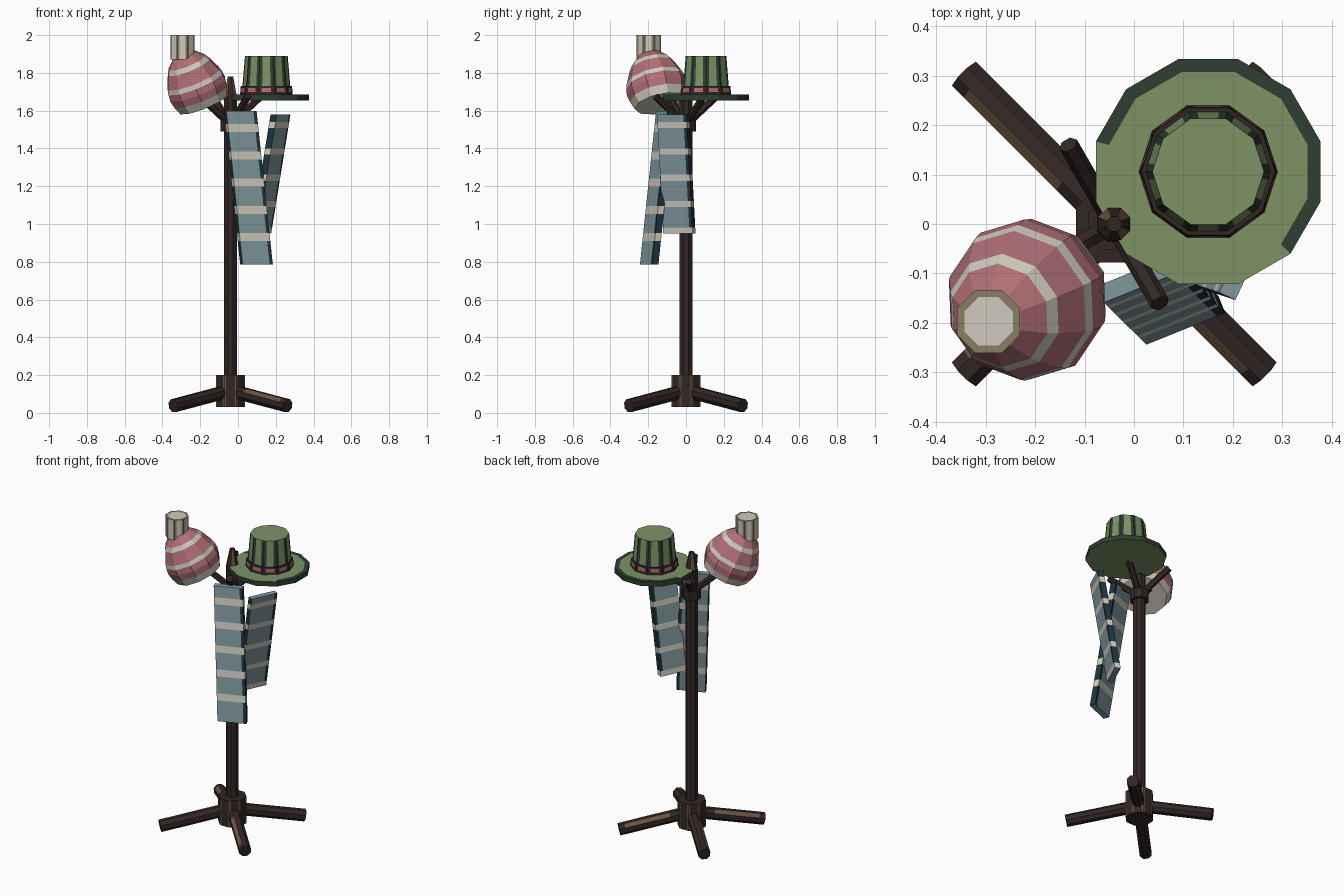
import bpy
import bmesh
from math import cos, sin, pi, atan2, radians
from mathutils import Vector

if "Cube" in bpy.data.objects:
    bpy.data.objects.remove(bpy.data.objects["Cube"])


def material(name, *srgb):
    """Flat material from 0-255 display values."""
    lin = [((c / 255 + 0.055) / 1.055) ** 2.4 for c in srgb]
    m = bpy.data.materials.new(name)
    m.use_nodes = True
    m.diffuse_color = (*lin, 1)
    bsdf = m.node_tree.nodes["Principled BSDF"]
    bsdf.inputs["Base Color"].default_value = (*lin, 1)
    bsdf.inputs["Roughness"].default_value = 0.9
    return m


dark_wood = material("dark wood", 50, 39, 37)
light_wood = material("light wood", 108, 83, 65)
green = material("green felt", 124, 147, 101)
dark_green = material("dark green felt", 46, 62, 49)
pink = material("pink wool", 177, 111, 118)
cream = material("cream wool", 208, 203, 190)
tan = material("tan wool", 138, 126, 102)
blue = material("blue wool", 128, 152, 158)
navy = material("dark teal wool", 30, 52, 62)


def finish(name, bm, mats, rule):
    """Colour each face by rule(ring, part, normal, centre) and make the object."""
    bmesh.ops.recalc_face_normals(bm, faces=bm.faces)
    bm.normal_update()
    ring = bm.faces.layers.int["ring"]
    part = bm.faces.layers.int["part"]
    for f in bm.faces:
        f.material_index = rule(f[ring], f[part], f.normal, f.calc_center_median())
    mesh = bpy.data.meshes.new(name)
    bm.to_mesh(mesh)
    bm.free()
    for m in mats:
        mesh.materials.append(m)
    ob = bpy.data.objects.new(name, mesh)
    bpy.context.collection.objects.link(ob)
    return ob


def loft(name, rings, mats, rule):
    """Skin a list of point rings; the end caps get ring -1 and ring 99."""
    bm = bmesh.new()
    ring = bm.faces.layers.int.new("ring")
    part = bm.faces.layers.int.new("part")
    vs = [[bm.verts.new(p) for p in r] for r in rings]
    n = len(vs[0])
    for i, (a, b) in enumerate(zip(vs, vs[1:])):
        for k in range(n):
            f = bm.faces.new((a[k], a[(k + 1) % n], b[(k + 1) % n], b[k]))
            f[ring], f[part] = i, k
    for r, tag in ((vs[0], -1), (vs[-1], 99)):
        f = bm.faces.new(r)
        f[ring] = tag
    return finish(name, bm, mats, rule)


def lathe(name, base, axis, profile, sides, mats, rule=lambda i, k, n, c: 0,
          edge=0, turn=0.5):
    """Faceted turning of (radius, height) pairs; edge splits off corner strips."""
    base, rot = Vector(base), Vector((0, 0, 1)).rotation_difference(Vector(axis))
    corner = lambda k: Vector((cos((k + turn) * 2 * pi / sides),
                               sin((k + turn) * 2 * pi / sides), 0))
    cuts = (0, edge, 1 - edge) if edge else (0,)
    outline = [corner(k).lerp(corner(k + 1), t) for k in range(sides) for t in cuts]
    rings = [[base + rot @ (p * r + Vector((0, 0, h))) for p in outline]
             for r, h in profile]
    return loft(name, rings, mats, rule)


UP = (0, 0, 1)
POLE = Vector((-0.04, 0, 0))
WOOD = (dark_wood, light_wood)
corner_strip = lambda i, k, n, c: int(abs(n.z) < 0.9 and k % 3 != 1)

# Stand: pole, hub, collar and finial
lathe("pole", POLE, UP, [(0.037, 0.06), (0.037, 1.66)], 8, WOOD)
lathe("base_hub", POLE, UP, [(0.084, 0.03), (0.084, 0.2)], 8, WOOD, corner_strip, 0.14)
lathe("collar", POLE, UP, [(0.057, 1.49), (0.057, 1.55)], 8, WOOD)
lathe("finial", POLE, UP, [(0.038, 1.65), (0.036, 1.68), (0.016, 1.78)], 8, WOOD,
      lambda i, k, n, c: int(i == 1 and k % 2 == 0))

# Four splayed feet with a worn facet along the top
for fx, fy, label in ((1, -1, "front_left"), (-1, -1, "front_right"),
                      (1, 1, "back_left"), (-1, 1, "back_right")):
    start = POLE + Vector((0, 0, 0.118))
    d = Vector((fx * 0.302, fy * 0.302, -0.08))
    size = d.length
    lathe("foot_" + label, start, d,
          [(0.037, 0.05), (0.037, size * 0.3), (0.037, size * 0.92), (0.037, size)],
          8, WOOD, lambda i, k, n, c: int(i == 1 and 0.45 < n.z < 0.88 and n.x < 0))

# Four rising pegs
for k in range(4):
    a = radians(30 + 90 * k)
    d = Vector((cos(a) * 0.185, sin(a) * 0.185, 0.15))
    lathe("peg_%d" % (k + 1), POLE + Vector((0, 0, 1.525)), d,
          [(0.02, 0), (0.02, d.length)], 6, WOOD)

# Brimmed hat
HAT = Vector((0.15, 0.106, 0))


def brim_rule(i, k, n, c):
    a = atan2(c.y - HAT.y, c.x - HAT.x)
    return int(i == 1 or (i == 2 and radians(-50) < a < radians(170)))


lathe("hat_brim", HAT, UP,
      [(0.205, 1.655), (0.235, 1.655), (0.235, 1.685), (0.208, 1.685)],
      12, (green, dark_green), brim_rule)
lathe("hat_band", HAT, UP, [(0.14, 1.685), (0.138, 1.698), (0.137, 1.72), (0.135, 1.73)],
      10, (dark_wood, pink), lambda i, k, n, c: int(i == 1 and k % 3 == 1), 0.2, 0)
lathe("hat_crown", HAT, UP, [(0.129, 1.7), (0.113, 1.89)],
      10, (green, dark_green), corner_strip, 0.22, 0)

# Knitted cap, tilted away from the pole, striped in rings
lathe("knit_cap", (-0.183, -0.134, 1.638), (-0.366, -0.21, 0.906),
      [(0.14, 0), (0.157, 0.045), (0.165, 0.085), (0.161, 0.12), (0.154, 0.145),
       (0.122, 0.215), (0.107, 0.24), (0.065, 0.28), (0.03, 0.295)],
      10, (pink, cream), lambda i, k, n, c: int(i in (-1, 0, 3, 5)))
lathe("cap_bobble", (-0.294, -0.197, 0), UP, [(0.069, 1.87), (0.069, 2), (0.053, 2)],
      8, (cream, tan), lambda i, k, n, c: int(i == 1 or (i == 0 and k % 3 != 1)), 0.22)


# Scarf: two hanging striped ends with dark edges between the stripes
def scarf_end(name, top, bottom, turn, first, last, stripes=5):
    top, bottom = Vector(top), Vector(bottom)
    a = radians(turn)
    across, out = Vector((cos(a), sin(a), 0)), Vector((sin(a), -cos(a), 0))
    half, thick, strip = 0.086, 0.018, 0.068
    outline = [across * u + out * v for u, v in
               ((-half, thick), (strip, thick), (half, thick),
                (half, -thick), (strip, -thick), (-half, -thick))]
    levels = [0]
    for s in range(stripes):
        t = first + (last - first) * s / (stripes - 1)
        levels += [t - 0.026, t + 0.026]
    levels += [1] if last < 0.95 else []
    rings = [[top.lerp(bottom, t) + p for p in outline] for t in levels]
    loft(name, rings, (blue, cream, navy),
         lambda i, k, n, c: 0 if i in (-1, 99) else 1 if i % 2 else
         2 if k in (1, 2, 3, 5) else 0)


scarf_end("scarf_front_end", (0.012, -0.11, 1.597), (0.098, -0.195, 0.785), 22, 0.11, 0.82)
scarf_end("scarf_side_end", (0.225, -0.068, 1.58), (0.123, -0.035, 0.95), 65, 0.09, 0.974)
